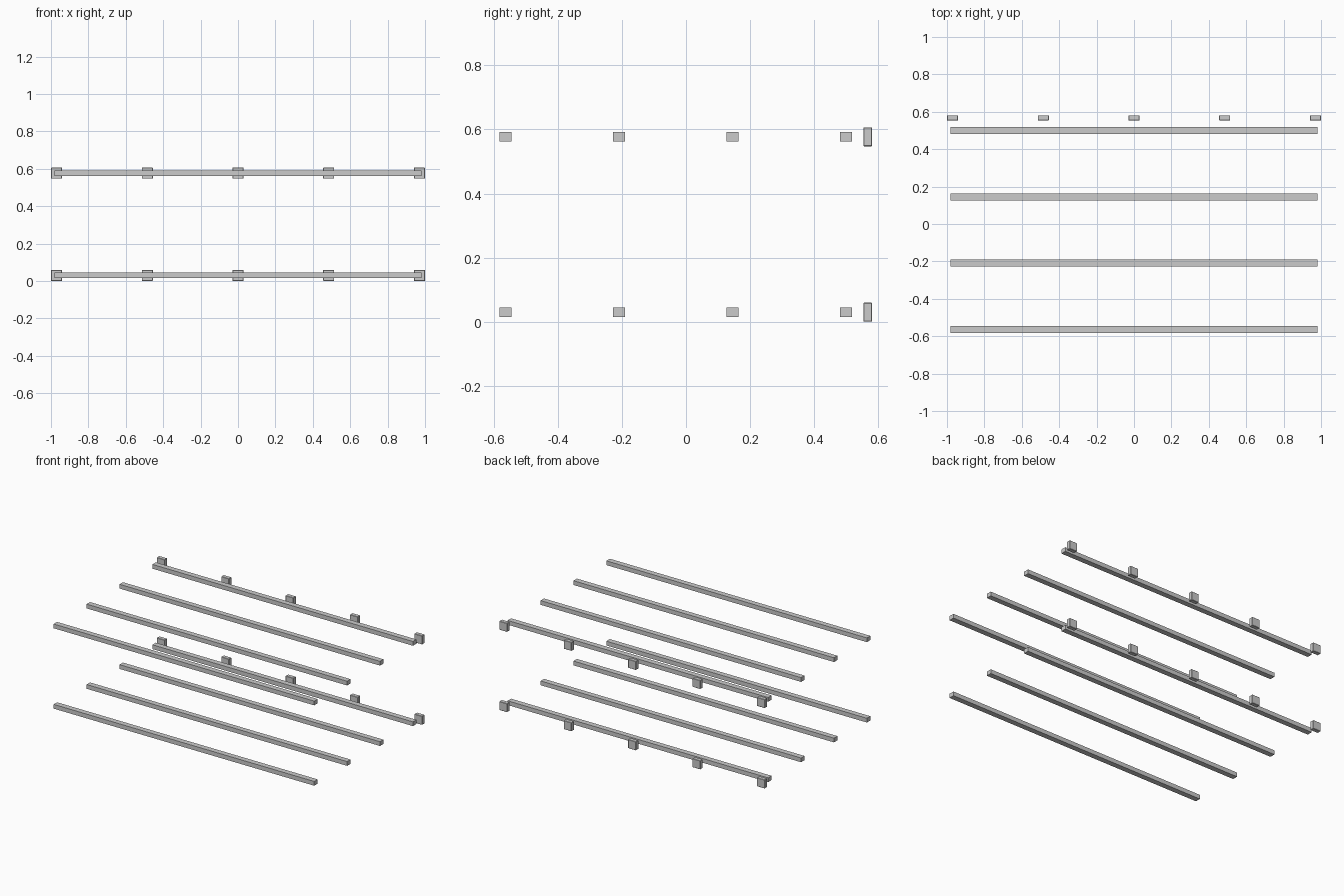
import bpy

if "Cube" in bpy.data.objects:
    bpy.data.objects.remove(bpy.data.objects["Cube"], do_unlink=True)


def box(name, centre, size, bevel=0.0):
    bpy.ops.mesh.primitive_cube_add(size=1, location=centre)
    obj = bpy.context.object
    obj.name = name
    obj.scale = size
    bpy.ops.object.transform_apply(location=False, rotation=False, scale=True)
    if bevel:
        mod = obj.modifiers.new("edge_bevel", "BEVEL")
        mod.width = bevel
        mod.segments = 1
    return obj


BEAM_SIZE = (1.962, 0.037, 0.029)
BLOCK_SIZE = (0.059, 0.028, 0.059)
LEVELS = {"lower": 0.03, "upper": 0.577}

for level, z in LEVELS.items():
    # Long beams, evenly spaced from front to back
    for i in range(4):
        box(f"{level}_beam_{i + 1}", (0, -0.563 + i * 0.354, z), BEAM_SIZE)

    # Row of small blocks behind the rear beam
    for i in range(-2, 3):
        box(f"{level}_block_{i + 3}", (i * 0.485, 0.567, z), BLOCK_SIZE, 0.002)
